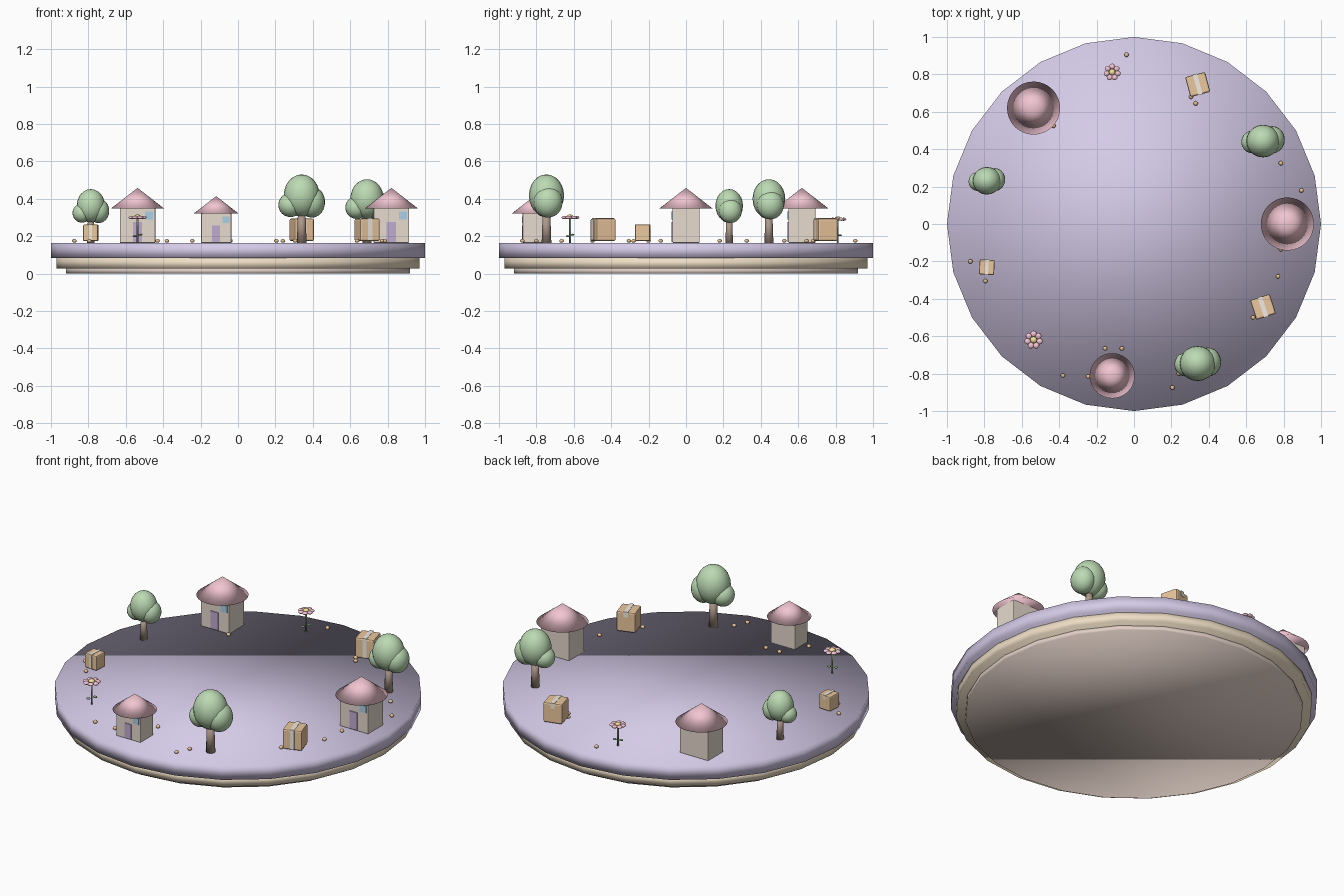
import bpy, bmesh
from math import cos, sin, pi, tau, radians
from mathutils import Matrix, Vector

if "Cube" in bpy.data.objects:
    bpy.data.objects.remove(bpy.data.objects["Cube"])

GROUND = 0.164
RING = 0.82

COLORS = {
    "lilac": (0.66, 0.59, 0.80), "sand": (0.86, 0.73, 0.56), "clay": (0.76, 0.63, 0.57),
    "wall": (0.80, 0.71, 0.62), "roof": (0.89, 0.56, 0.64), "door": (0.53, 0.41, 0.64),
    "glass": (0.40, 0.63, 0.78), "leaf": (0.50, 0.70, 0.45), "bark": (0.42, 0.32, 0.26),
    "card": (0.83, 0.57, 0.34), "tape": (0.88, 0.84, 0.76), "petal": (0.91, 0.56, 0.66),
    "pollen": (0.93, 0.76, 0.30), "stem": (0.30, 0.45, 0.28), "pebble": (0.83, 0.56, 0.30),
}
MATS = {}
for key, rgb in COLORS.items():
    MATS[key] = bpy.data.materials.new(key)
    MATS[key].diffuse_color = (*rgb, 1)


def finish(bm, name, mat, at, rot=0, smooth=True):
    mesh = bpy.data.meshes.new(name)
    bm.to_mesh(mesh)
    bm.free()
    for p in mesh.polygons:
        p.use_smooth = smooth
    mesh.materials.append(MATS[mat])
    ob = bpy.data.objects.new(name, mesh)
    ob.location = at
    ob.rotation_euler.z = rot
    bpy.context.collection.objects.link(ob)
    return ob


def cone(name, mat, at, r1, r2, h, seg=24):
    """Cone or cylinder standing on its location."""
    bm = bmesh.new()
    bmesh.ops.create_cone(bm, cap_ends=True, segments=seg, radius1=r1, radius2=r2,
                          depth=h, matrix=Matrix.Translation((0, 0, h / 2)))
    return finish(bm, name, mat, at)


def block(name, mat, at, size, rot=0, bevel=0.0):
    """Box centred on its location, with optional rounded edges."""
    bm = bmesh.new()
    bmesh.ops.create_cube(bm, size=1, matrix=Matrix.Diagonal((*size, 1)))
    if bevel:
        bmesh.ops.bevel(bm, geom=bm.edges[:], offset=bevel, segments=2,
                        profile=0.5, affect='EDGES')
    return finish(bm, name, mat, at, rot, smooth=False)


def ball(name, mat, at, radii, seg=20):
    bm = bmesh.new()
    bmesh.ops.create_uvsphere(bm, u_segments=seg, v_segments=seg // 2 + 2, radius=1,
                              matrix=Matrix.Diagonal((*radii, 1)))
    return finish(bm, name, mat, at)


def house(p, s):
    block("house_walls", "wall", p + Vector((0, 0, 0.095)) * s,
          Vector((0.19, 0.145, 0.19)) * s, bevel=0.004)
    cone("house_roof", "roof", p + Vector((0, 0, 0.184)) * s, 0.142 * s, 0, 0.11 * s, 32)
    block("house_door", "door", p + Vector((0, -0.073, 0.058)) * s,
          Vector((0.05, 0.01, 0.105)) * s)
    block("house_window", "glass", p + Vector((0.062, -0.073, 0.146)) * s,
          Vector((0.042, 0.01, 0.042)) * s)


def tree(p, s):
    cone("tree_trunk", "bark", p, 0.026 * s, 0.02 * s, 0.17 * s, 12)
    crown = [((0, 0, 0.253), (0.096, 0.094, 0.113)),
             ((-0.06, -0.005, 0.203), (0.065, 0.065, 0.065)),
             ((0.054, 0.008, 0.218), (0.071, 0.078, 0.083))]
    for off, radii in crown:
        ball("tree_crown", "leaf", p + Vector(off) * s, Vector(radii) * s)


def parcel(p, s, rot):
    w, h, lift = 0.11 * s, 0.12 * s, 0.01
    turn = Matrix.Rotation(rot, 3, 'Z')
    block("parcel", "card", p + Vector((0, 0, lift + h / 2)), (w, w, h), rot, 0.009 * s)
    # tape over the top, down the front, short tail at the back
    block("parcel_tape_top", "tape", p + Vector((0, 0, lift + h)),
          (0.024 * s, w + 0.004, 0.004), rot)
    for name, side, length in (("front", -1, 0.95), ("back", 1, 0.25)):
        off = turn @ Vector((0, side * w / 2, lift + h * (1 - length / 2)))
        block("parcel_tape_" + name, "tape", p + off, (0.024 * s, 0.004, h * length), rot)


def flower(p, s):
    cone("flower_stem", "stem", p, 0.005 * s, 0.005 * s, 0.135 * s, 8)
    for k in (-1, 1):
        ball("flower_leaf", "stem", p + Vector((0.014 * k, 0.012 * k, 0.04 + 0.004 * k)) * s,
             Vector((0.013, 0.011, 0.005)) * s, 12)
    for i in range(7):
        a = tau * i / 7 + pi / 2
        ball("flower_petal", "petal",
             p + Vector((0.033 * cos(a), 0.033 * sin(a), 0.136)) * s,
             Vector((0.0165, 0.0165, 0.009)) * s, 12)
    ball("flower_center", "pollen", p + Vector((0, 0, 0.14)) * s,
         Vector((0.018, 0.018, 0.012)) * s, 12)


# stepped 24-sided island
cone("island_bottom", "clay", (0, 0, 0), 0.92, 0.92, 0.03)
cone("island_middle", "sand", (0, 0, 0.028), 0.97, 0.97, 0.055)
cone("island_top", "lilac", (0, 0, 0.082), 1.0, 1.0, GROUND - 0.082)

# eleven features evenly spread around the rim
features = [
    (house, 1.0), (tree, 0.93), (parcel, 1.0, radians(15)), (flower, 0.93),
    (house, 1.0), (tree, 0.785), (parcel, 0.73, radians(-3)), (flower, 1.0),
    (house, 0.85), (tree, 1.0), (parcel, 1.0, radians(18)),
]
for i, (make, *args) in enumerate(features):
    a = tau * i / len(features)
    make(Vector((RING * cos(a), RING * sin(a), GROUND)), *args)

# scattered pebbles
pebbles = [
    (-0.04, 0.905), (0.33, 0.645), (0.305, 0.68), (0.785, 0.325), (0.895, 0.18),
    (0.785, -0.135), (0.77, -0.28), (0.637, -0.5), (0.205, -0.875), (-0.155, -0.665),
    (-0.065, -0.665), (-0.38, -0.81), (-0.245, -0.815), (-0.795, -0.305),
    (-0.875, -0.2), (-0.43, 0.525), (0.24, -0.8),
]
for x, y in pebbles:
    ball("pebble", "pebble", (x, y, GROUND + 0.011), (0.012, 0.012, 0.01), 12)

for m in bpy.data.materials:
    if m.users and not m.is_grease_pencil:
        m.use_nodes = True
        m.node_tree.nodes["Principled BSDF"].inputs["Base Color"].default_value = m.diffuse_color
